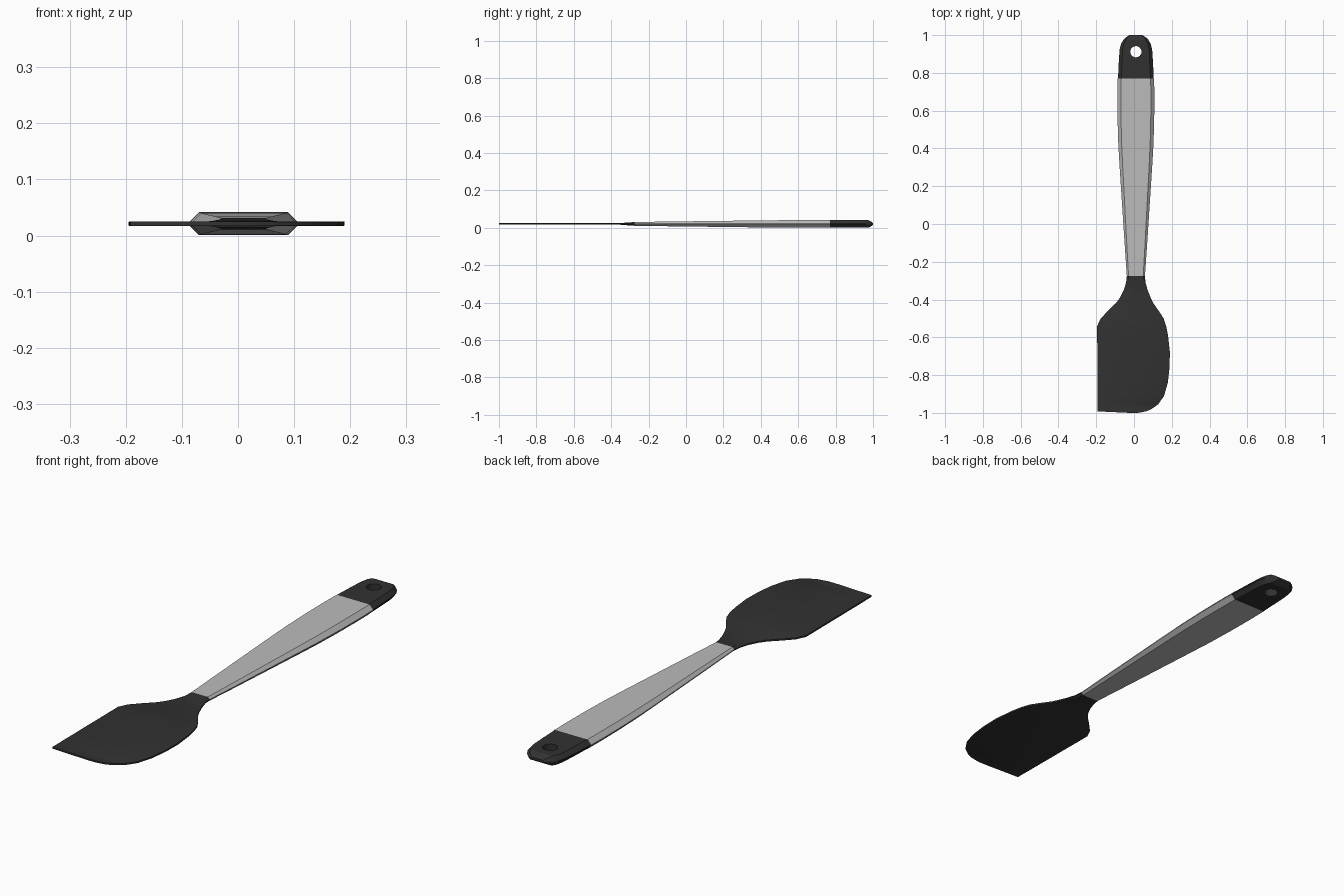
import bpy, bmesh, math

if "Cube" in bpy.data.objects:
    bpy.data.objects.remove(bpy.data.objects["Cube"])

MID = 0.021  # height of the centre plane


def material(name, v):
    m = bpy.data.materials.new(name)
    m.diffuse_color = (v, v, v, 1)
    m.use_nodes = True
    m.node_tree.nodes["Principled BSDF"].inputs["Base Color"].default_value = m.diffuse_color
    return m


dark = material("dark grey silicone", 0.031)
light = material("light grey handle", 0.50)


def loft(name, stations, mat):
    """Skin chamfered cross-sections: (y, left x, right x, half height, chamfer, half edge height)."""
    bm = bmesh.new()
    rings = []
    for y, l, r, h, c, e in stations:
        pts = [(l, -e), (l + c, -h), (r - c, -h), (r, -e),
               (r, e), (r - c, h), (l + c, h), (l, e)]
        rings.append([bm.verts.new((x, y, MID + z)) for x, z in pts])
    for a, b in zip(rings, rings[1:]):
        for i in range(8):
            j = (i + 1) % 8
            bm.faces.new((a[i], a[j], b[j], b[i]))
    bm.faces.new(rings[0])
    bm.faces.new(rings[-1])
    bmesh.ops.recalc_face_normals(bm, faces=bm.faces)
    me = bpy.data.meshes.new(name)
    bm.to_mesh(me)
    bm.free()
    me.materials.append(mat)
    ob = bpy.data.objects.new(name, me)
    bpy.context.collection.objects.link(ob)
    return ob


def smooth(ob):
    bpy.ops.object.select_all(action='DESELECT')
    ob.select_set(True)
    bpy.context.view_layer.objects.active = ob
    bpy.ops.object.shade_smooth_by_angle(angle=math.radians(25))


# Handle grip: (y, half width, half height), centred on x = 0.01
grip = [(-0.275, 0.048, 0.0100), (-0.10, 0.060, 0.0125), (0.10, 0.073, 0.015),
        (0.30, 0.086, 0.0175), (0.42, 0.093, 0.019), (0.55, 0.097, 0.020),
        (0.68, 0.098, 0.0205), (0.77, 0.0965, 0.0205)]
handle = loft("handle", [(y, 0.01 - w, 0.01 + w, h, w * 0.19, 0.002) for y, w, h in grip], light)

# Hanging end with rounded tip
tip = [(0.77, 0.0945, 0.0205), (0.85, 0.091, 0.0205), (0.925, 0.086, 0.0205),
       (0.955, 0.078, 0.0205), (0.975, 0.066, 0.0205), (0.988, 0.053, 0.014),
       (1.0, 0.034, 0.005)]
cap = loft("handle_end", [(y, 0.01 - w, 0.01 + w, h, w * 0.19, 0.002) for y, w, h in tip], dark)

# Hanging hole
bpy.ops.mesh.primitive_cylinder_add(vertices=16, radius=0.03, depth=0.2, location=(0.01, 0.912, MID))
cutter = bpy.context.object
cutter.name = "hole_cutter"
cutter.hide_render = True
cutter.data.materials.append(dark)
mod = cap.modifiers.new("hole", 'BOOLEAN')
mod.operation, mod.solver, mod.object = 'DIFFERENCE', 'EXACT', cutter
bpy.context.view_layer.objects.active = cap
bpy.ops.object.modifier_apply(modifier="hole")
bpy.data.objects.remove(cutter)

# Asymmetric blade: (y, left x, right x)
outline = [(-1.0, -0.02, 0.02), (-0.992, -0.192, 0.065), (-0.98, -0.192, 0.092),
           (-0.955, -0.192, 0.128), (-0.91, -0.193, 0.159), (-0.84, -0.193, 0.179),
           (-0.76, -0.194, 0.188), (-0.68, -0.194, 0.190), (-0.59, -0.195, 0.180),
           (-0.54, -0.195, 0.170), (-0.50, -0.176, 0.157), (-0.46, -0.138, 0.131),
           (-0.42, -0.097, 0.103), (-0.39, -0.074, 0.088)]
stations = [(y, l, r, 0.0037, 0.001, 0.0034) for y, l, r in outline]
# Neck swelling from the thin blade to the handle
stations += [(-0.35, -0.054, 0.072, 0.0045, 0.006, 0.003),
             (-0.31, -0.042, 0.061, 0.0075, 0.009, 0.002),
             (-0.275, -0.038, 0.058, 0.0100, 0.009, 0.002)]
blade = loft("blade", stations, dark)

for ob in (handle, cap, blade):
    smooth(ob)
